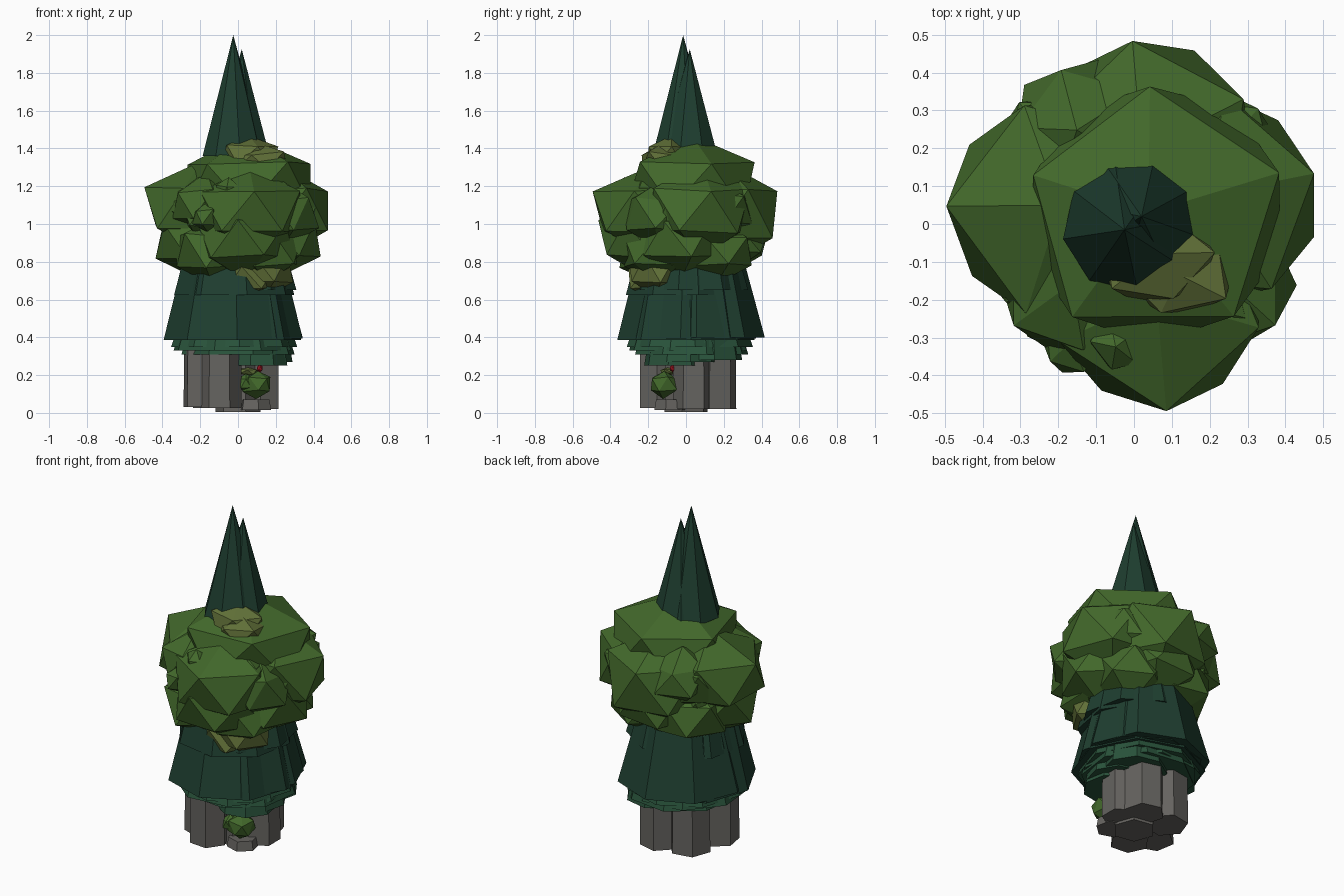
import bpy, bmesh, math, random
from mathutils import Matrix, Vector

random.seed(4)


def material(name, r, g, b):
    m = bpy.data.materials.new(name)
    m.diffuse_color = (r, g, b, 1)
    return m


LEAF = material("leaf_green", 0.055, 0.14, 0.024)
OLIVE = material("olive_green", 0.12, 0.165, 0.04)
PINE = material("pine_green", 0.013, 0.048, 0.029)
FRINGE = material("fringe_green", 0.022, 0.085, 0.043)
STONE = material("dark_stone", 0.13, 0.125, 0.115)
RED = material("berry_red", 0.45, 0.01, 0.02)


def finish(name, bm, mat):
    mesh = bpy.data.meshes.new(name)
    bmesh.ops.recalc_face_normals(bm, faces=bm.faces)
    bm.to_mesh(mesh)
    bm.free()
    mesh.materials.append(mat)
    ob = bpy.data.objects.new(name, mesh)
    bpy.context.collection.objects.link(ob)
    return ob


def clump(name, centre, radii, turn, mat=LEAF, jitter=0.012):
    """Twenty-sided leaf clump; an upper corner points towards 'turn'."""
    bm = bmesh.new()
    bmesh.ops.create_icosphere(bm, subdivisions=1, radius=1)
    rot = Matrix.Rotation(math.radians(turn), 3, 'Z')
    for v in bm.verts:
        p = rot @ v.co
        j = Vector([random.uniform(-jitter, jitter) for _ in range(3)])
        v.co = Vector((p.x * radii[0], p.y * radii[1], p.z * radii[2])) + Vector(centre) + j
    return finish(name, bm, mat)


def cone(name, xy, z0, z1, r0, r1, sides, turn, mat, top_shift=(0, 0)):
    bm = bmesh.new()
    bmesh.ops.create_cone(bm, cap_ends=True, segments=sides, radius1=r0, radius2=r1, depth=z1 - z0)
    bmesh.ops.rotate(bm, verts=bm.verts, matrix=Matrix.Rotation(math.radians(turn), 3, 'Z'))
    for v in bm.verts:
        s = 1 if v.co.z > 0 else 0
        v.co += Vector((xy[0] + s * top_shift[0], xy[1] + s * top_shift[1], (z0 + z1) / 2))
    bmesh.ops.remove_doubles(bm, verts=bm.verts, dist=1e-5)
    return finish(name, bm, mat)


# stone columns under the tree: x, y, radius, bottom, turn
for i, (x, y, r, z, t) in enumerate([
        (-0.18, -0.05, 0.115, 0.03, 10), (-0.09, -0.145, 0.11, 0.025, 25),
        (-0.12, 0.13, 0.12, 0.025, 40), (0.06, 0.155, 0.115, 0.02, 15),
        (0.12, 0.04, 0.11, 0.02, 0), (0.0, 0.0, 0.12, 0.005, 20)]):
    cone(f"stone_column_{i}", (x, y), z, 0.38, r, r * 0.97, 6, t, STONE)

# low stone, little bush and berry in the front right notch
cone("low_stone", (0.09, -0.08), 0.015, 0.07, 0.09, 0.08, 6, 12, STONE)
clump("small_bush", (0.10, -0.115, 0.15), (0.085, 0.085, 0.075), 20, LEAF, 0.008)
clump("small_bush_side", (0.04, -0.13, 0.16), (0.05, 0.05, 0.05), 60, LEAF, 0.006)
clump("small_bush_top", (0.05, -0.09, 0.22), (0.06, 0.05, 0.025), 50, OLIVE, 0.005)
clump("berry", (0.115, -0.07, 0.235), (0.018, 0.018, 0.02), 0, RED, 0)

# lighter fringe tiers under the skirt: x, y, bottom, radius
for i, (x, y, z, r, t) in enumerate([
        (-0.02, 0.02, 0.35, 0.335, 5), (-0.03, 0.01, 0.33, 0.325, 28),
        (0.0, 0.03, 0.31, 0.31, 15), (0.10, 0.12, 0.28, 0.18, 10),
        (0.10, -0.06, 0.25, 0.165, 33), (0.12, 0.0, 0.27, 0.17, 8)]):
    cone(f"fringe_{i}", (x, y), z, z + 0.2, r, r * 0.8, 8, t, FRINGE)

# main pine skirts: x, y, bottom, top, lower radius, upper radius
for i, (x, y, z0, z1, r0, r1, t) in enumerate([
        (-0.03, 0.0, 0.385, 0.85, 0.365, 0.25, 4),
        (-0.02, 0.055, 0.40, 0.85, 0.362, 0.24, 0),
        (-0.01, 0.02, 0.395, 0.86, 0.355, 0.24, 37),
        (-0.02, 0.0, 0.625, 0.95, 0.325, 0.24, 12),
        (0.0, 0.02, 0.65, 0.95, 0.315, 0.23, 34)]):
    cone(f"pine_skirt_{i}", (x, y), z0, z1, r0, r1, 8, t, PINE)

# twin spires
cone("spire_tall", (-0.02, -0.01), 1.36, 2.0, 0.17, 0, 8, 10, PINE, (-0.005, -0.005))
cone("spire_short", (0.01, 0.01), 1.36, 1.925, 0.163, 0, 8, 30, PINE, (0.01, 0.01))

# leaf crown cap
clump("crown_cap", (0.05, 0.02, 1.20), (0.385, 0.38, 0.28), 18)

# upper ring of large, slightly flattened clumps: centre, radius, height, turn
for name, c, r, h, t in [
        ("front", (0.06, -0.205, 1.07), 0.32, 0.24, 274),
        ("left", (-0.20, 0.04, 1.09), 0.325, 0.24, 180),
        ("right", (0.21, 0.07, 1.07), 0.31, 0.25, 14),
        ("back", (0.03, 0.20, 1.05), 0.325, 0.28, 98)]:
    clump(f"crown_{name}", c, (r, r, h), t, LEAF, 0.01)

# lower ring hanging over the skirt
for i, (x, y, z, r, h, t) in enumerate([
        (0.03, -0.20, 0.92, 0.29, 0.21, 45), (-0.20, 0.0, 0.91, 0.27, 0.21, 0),
        (0.20, -0.03, 0.92, 0.26, 0.20, 120), (0.03, 0.21, 0.93, 0.26, 0.20, 230),
        (-0.14, -0.15, 0.86, 0.22, 0.18, 10), (-0.14, 0.16, 0.87, 0.23, 0.18, 300),
        (0.15, 0.15, 0.86, 0.22, 0.17, 200), (0.15, -0.14, 0.86, 0.22, 0.17, 70)]):
    clump(f"lower_clump_{i}", (x, y, z), (r, r, h), t, LEAF, 0.012)

# medium clumps filling the corners between the large ones
for i, (x, y, z, r, t) in enumerate([
        (-0.17, -0.17, 1.10, 0.19, 215), (-0.14, 0.26, 1.12, 0.19, 110),
        (0.22, 0.18, 1.08, 0.19, 50), (0.24, -0.15, 1.05, 0.20, 325),
        (-0.20, 0.17, 1.08, 0.20, 130)]):
    clump(f"side_clump_{i}", (x, y, z), (r, r, r * 0.85), t, LEAF, 0.015)

# small bumps breaking up the crown
for i in range(22):
    a, z = i * 2.4, random.uniform(0.85, 1.18)
    d = 0.36 - 0.35 * abs(z - 1.05)
    r = random.uniform(0.05, 0.085)
    clump(f"leaf_bump_{i}", (d * math.cos(a), d * math.sin(a), z), (r, r, r), i * 31, LEAF, 0.01)

# olive clumps below and above the crown
clump("olive_low", (0.05, -0.15, 0.72), (0.17, 0.17, 0.12), 260, OLIVE)
clump("olive_low_side", (0.13, -0.15, 0.76), (0.18, 0.17, 0.15), 330, OLIVE)
clump("olive_high", (0.05, -0.09, 1.36), (0.17, 0.13, 0.11), 290, OLIVE)
clump("olive_high_side", (0.12, -0.13, 1.33), (0.16, 0.11, 0.10), 325, OLIVE)
